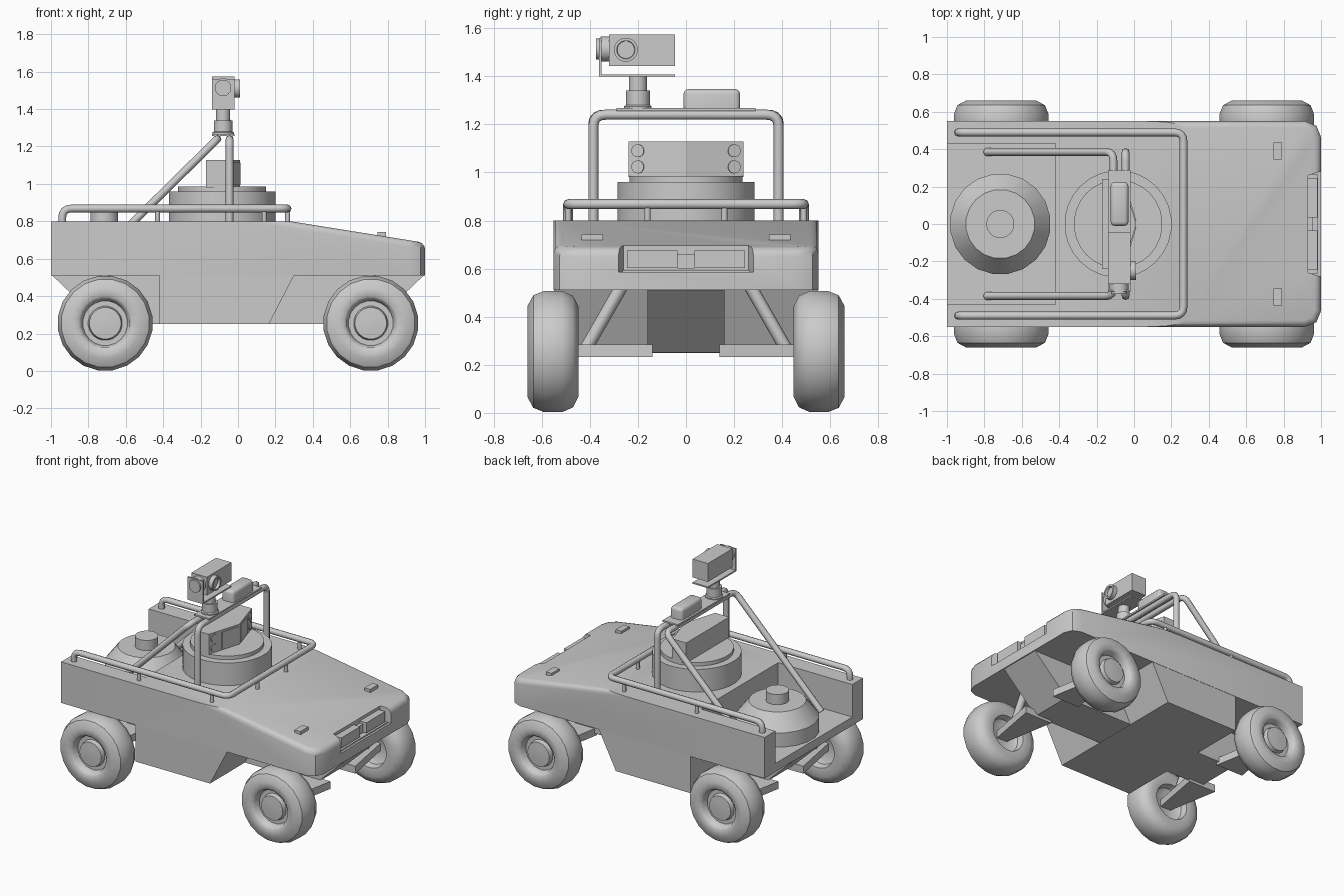
import bpy, bmesh, math
from mathutils import Vector, Matrix

if "Cube" in bpy.data.objects:
    bpy.data.objects.remove(bpy.data.objects["Cube"])


def finish(name, bm, smooth=None):
    bmesh.ops.recalc_face_normals(bm, faces=bm.faces[:])
    me = bpy.data.meshes.new(name)
    bm.to_mesh(me)
    bm.free()
    ob = bpy.data.objects.new(name, me)
    bpy.context.collection.objects.link(ob)
    activate(ob)
    if smooth:
        bpy.ops.object.shade_smooth_by_angle(angle=math.radians(smooth))
    return ob


def activate(ob):
    bpy.ops.object.select_all(action='DESELECT')
    ob.select_set(True)
    bpy.context.view_layer.objects.active = ob


def box(name, x, y, z, bevel=0):
    bm = bmesh.new()
    bmesh.ops.create_cube(bm, size=1)
    for v in bm.verts:
        v.co = [(a + b) / 2 + c * (b - a) for (a, b), c in zip((x, y, z), v.co)]
    if bevel:
        es = [e for e in bm.edges if sum(v.co.z for v in e.verts) / 2 > sum(z) / 2 - 1e-4]
        bmesh.ops.bevel(bm, geom=es, offset=bevel, segments=3, profile=0.5, affect='EDGES')
    return finish(name, bm, 35 if bevel else None)


def prism_bm(pts, lo, hi, axis):
    """Extrude a profile: axis 'y' takes (x, z) points, 'z' takes (x, y) points."""
    bm = bmesh.new()
    at = (lambda p, h: (p[0], h, p[1])) if axis == 'y' else (lambda p, h: (p[0], p[1], h))
    a, b = [[bm.verts.new(at(p, h)) for p in pts] for h in (lo, hi)]
    bm.faces.new(a)
    bm.faces.new(b[::-1])
    for i in range(len(pts)):
        j = (i + 1) % len(pts)
        bm.faces.new((a[i], b[i], b[j], a[j]))
    bmesh.ops.recalc_face_normals(bm, faces=bm.faces[:])
    return bm


def lathe(name, prof, loc, axis=(0, 0, 1), n=24, smooth=30):
    """Revolve (radius, height) points about an axis; ends are capped."""
    bm = bmesh.new()
    rings = [[bm.verts.new((r * math.cos(2 * math.pi * (k + .5) / n),
                            r * math.sin(2 * math.pi * (k + .5) / n), h)) for k in range(n)]
             for r, h in prof]
    for a, b in zip(rings, rings[1:]):
        for k in range(n):
            j = (k + 1) % n
            bm.faces.new((a[k], a[j], b[j], b[k]))
    bm.faces.new(rings[0])
    bm.faces.new(rings[-1])
    rot = Vector((0, 0, 1)).rotation_difference(Vector(axis)).to_matrix().to_4x4()
    bm.transform(Matrix.Translation(loc) @ rot)
    return finish(name, bm, smooth)


def tube(name, pts, r=0.021, fillet=0.05):
    """Round bar along a path with rounded corners."""
    pts = [Vector(p) for p in pts]
    path = [pts[0]]
    for a, b, c in zip(pts, pts[1:], pts[2:]):
        p, q = b + (a - b).normalized() * fillet, b + (c - b).normalized() * fillet
        path += [p * (1 - t) ** 2 + b * 2 * t * (1 - t) + q * t * t for t in (0, .25, .5, .75, 1)]
    path.append(pts[-1])
    cu = bpy.data.curves.new(name, 'CURVE')
    cu.dimensions, cu.bevel_depth, cu.bevel_resolution, cu.use_fill_caps = '3D', r, 2, True
    sp = cu.splines.new('POLY')
    sp.points.add(len(path) - 1)
    for s, p in zip(sp.points, path):
        s.co = (*p, 1)
    ob = bpy.data.objects.new(name, cu)
    bpy.context.collection.objects.link(ob)
    activate(ob)
    bpy.ops.object.convert(target='MESH')
    bpy.ops.object.shade_smooth_by_angle(angle=math.radians(50))
    return ob


def cut(ob, cutter):
    m = ob.modifiers.new('cut', 'BOOLEAN')
    m.operation, m.solver, m.object = 'DIFFERENCE', 'EXACT', cutter
    activate(ob)
    bpy.ops.object.modifier_apply(modifier=m.name)
    bpy.data.objects.remove(cutter)


# Upper hull with rounded hood
bm = prism_bm([(-1, .51), (1, .51), (1, .685), (.28, .80), (-1, .80)], -.55, .55, 'y')
es = [e for e in bm.edges if all(v.co.x > .99 for v in e.verts)
      and abs(e.verts[0].co.z - e.verts[1].co.z) > .1]
bmesh.ops.bevel(bm, geom=es, offset=.085, segments=2, profile=.5, affect='EDGES')
bm.normal_update()
hood = max((f for f in bm.faces if f.normal.z > .8 and f.calc_center_median().x > .3),
           key=lambda f: f.calc_area())
es = [e for e in hood.edges if not all(v.co.x < .3 for v in e.verts)]
bmesh.ops.bevel(bm, geom=es, offset=.035, segments=3, profile=.5, affect='EDGES')
hull = finish('upper_hull', bm, 35)

# Open cargo bed and headlight recess
cut(hull, box('bed_cutter', (-1.1, -.42), (-.43, .43), (.57, .95)))
cut(hull, finish('lamp_cutter', prism_bm(
    [(.93, -.26), (1.1, -.31), (1.1, .31), (.93, .26)], .585, .9, 'z')))

# Lower hull: wide middle and narrow keel
finish('lower_hull', prism_bm([(-.42, .25), (.165, .25), (.30, .512), (-.42, .512)], -.548, .548, 'y'))
finish('keel', prism_bm([(-.72, .251), (.72, .251), (.995, .512), (-.995, .512)], -.16, .16, 'y'))

# Headlights, hood markers
for s in (-1, 1):
    box('headlight', (.92, .98), sorted((s * .035, s * .245)), (.602, .675))
    box('hood_marker', (.747, .792), sorted((s * .345, s * .435)), (.70, .742))
box('headlight_divider', (.92, .955), (-.035, .035), (.60, .66))
box('headlight_sill', (.92, .985), (-.265, .265), (.583, .594))

# Wheels and suspension
tyre = [(.09, .52), (.12, .50), (.13, .455), (.19, .447), (.235, .47), (.255, .515), (.255, .59),
        (.237, .635), (.19, .66), (.145, .657), (.13, .645), (.12, .605), (.092, .605),
        (.085, .635), (.02, .64)]
for sx in (-1, 1):
    for s in (-1, 1):
        lathe('wheel', tyre, (sx * .71, 0, .255), (0, s, 0), 20, 40)
        finish('suspension_arm', prism_bm(
            [(sx * .71 - .11, s * .14), (sx * .71 + .11, s * .14),
             (sx * .71 + .04, s * .53), (sx * .71 - .04, s * .53)], .232, .285, 'z'))
        tube('shock_strut', [(sx * .71, s * .42, .26), (sx * .71, s * .265, .53)], .027)

# Cargo drum with conical lid
lathe('cargo_drum', [(.27, .56), (.27, .67), (.185, .78), (.075, .78), (.075, .852)],
      (-.715, 0, 0), n=20)

# Turret base and sensor head
lathe('turret_base', [(.287, .79), (.287, .96), (.237, .96), (.237, .986)], (-.085, 0, 0), n=28)
finish('sensor_head', prism_bm([(-.17, -.24), (-.06, -.24), (.012, 0), (-.06, .24), (-.17, .24)],
                               .98, 1.128, 'z'))
for s in (-1, 1):
    nrm = Vector((.24, s * .072, 0)).normalized()
    front = lambda y: .012 - .3 * y
    finish('sensor_panel', prism_bm([(front(.015) - .01, s * .015), (front(.015) + .006, s * .015),
                                     (front(.14) + .006, s * .14), (front(.14) - .01, s * .14)],
                                    .995, 1.115, 'z'))
    for z in (1.023, 1.09):
        lathe('sensor_lens', [(.027, -.01), (.027, .006)], (front(.2), s * .2, z), nrm, 16)

# Roll hoop, rear braces, guard rail
tube('roll_hoop', [(-.045, -.385, .79), (-.045, -.385, 1.24), (-.045, .385, 1.24), (-.045, .385, .79)])
tube('rear_brace_hoop', [(-.79, -.385, .57), (-.11, -.385, 1.24), (-.11, .385, 1.24), (-.79, .385, .57)])
tube('guard_rail', [(-.94, -.49, .79), (-.94, -.49, .868), (.265, -.49, .868),
                    (.265, .49, .868), (-.94, .49, .868), (-.94, .49, .79)])
posts = [(x, s * .49) for x in (-.43, .14) for s in (-1, 1)] + [(.265, -.16), (.265, .16)]
for x, y in posts:
    tube('rail_post', [(x, y, .79), (x, y, .868)], .013)

# Hoop-top plate and beacon
box('mount_plate', (-.14, -.02), (-.29, .29), (1.256, 1.268))
box('beacon', (-.125, -.03), (-.01, .225), (1.265, 1.347), .022)

# Camera mast, bracket and camera
lathe('camera_mast', [(.058, 1.262), (.058, 1.275), (.05, 1.28), (.05, 1.34), (.038, 1.34), (.038, 1.402)],
      (-.08, -.2, 0), n=20)
box('bracket_base', (-.14, -.02), (-.362, -.045), (1.398, 1.408))
box('bracket_side', (-.14, -.02), (-.362, -.352), (1.398, 1.56))
box('camera_body', (-.14, -.02), (-.32, -.045), (1.443, 1.573))
lathe('camera_lens', [(.05, -.01), (.05, .03), (.038, .03), (.036, .012), (.01, .012)],
      (-.02, -.25, 1.51), (1, 0, 0), 20)
lathe('camera_pivot', [(.052, 0), (.052, .038), (.044, .038), (.044, .056)],
      (-.08, -.318, 1.513), (0, -1, 0), 20)
